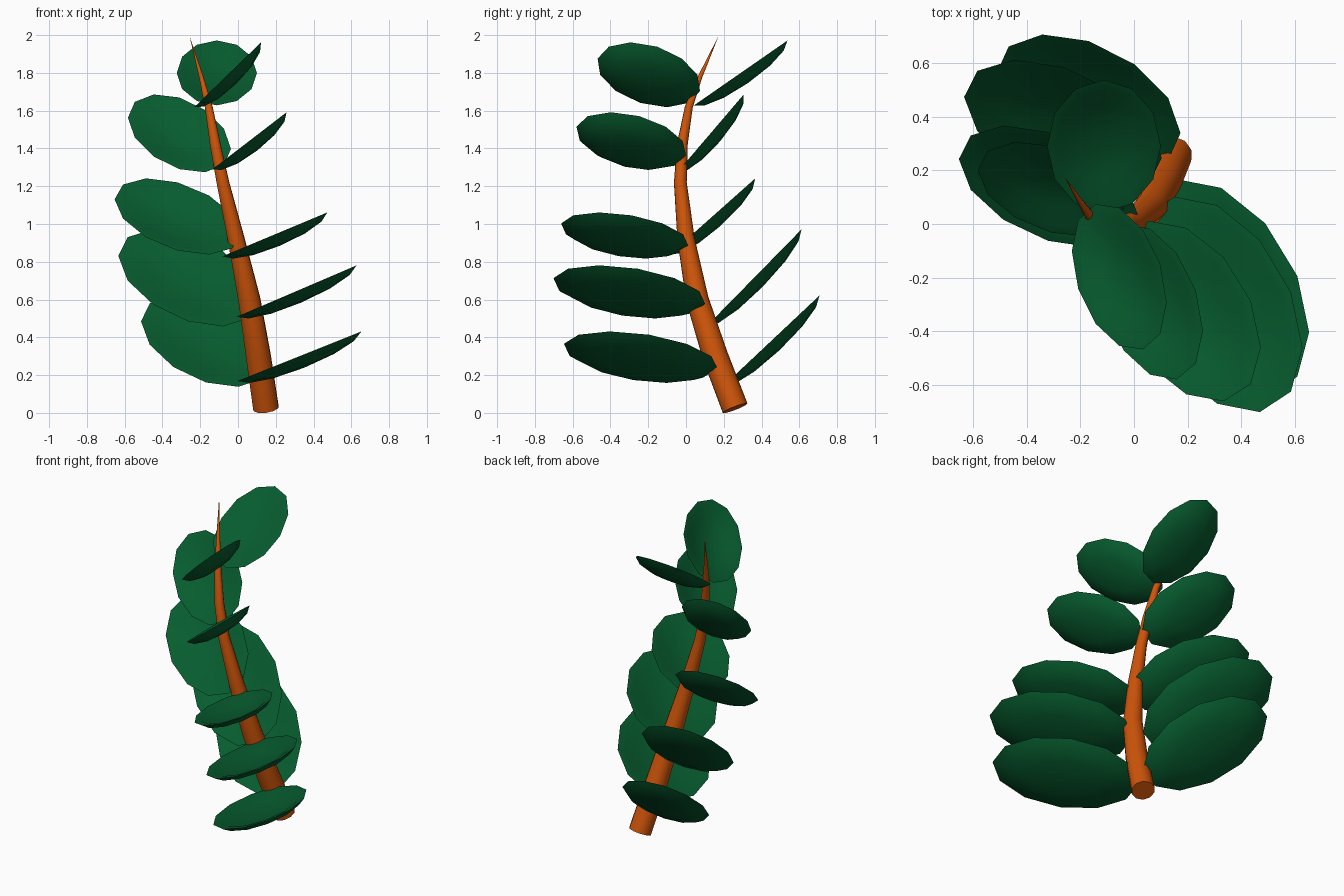
import bpy, bmesh, math
from mathutils import Vector

cube = bpy.data.objects.get("Cube")
if cube:
    bpy.data.objects.remove(cube, do_unlink=True)


def make_material(name, color):
    mat = bpy.data.materials.new(name)
    mat.use_nodes = True
    mat.diffuse_color = color
    mat.node_tree.nodes["Principled BSDF"].inputs["Base Color"].default_value = color
    return mat


leaf_green = make_material("leaf green", (0.002, 0.106, 0.028, 1))
stem_orange = make_material("stem orange", (0.62, 0.09, 0.003, 1))

SIDES = 12
# (radius fraction, depth fraction) from rim to middle of the cupped leaf
UPPER = [(0.85, 0.1), (0.55, 0.65)]
LOWER = [(0.85, 0.55), (0.5, 0.95)]


def make_leaf(name, center, length, width, depth=0.06):
    """Cupped oval leaf spanned by two conjugate half diameters."""
    center = Vector(center)
    down = length.cross(width).normalized()
    if down.z > 0:
        down.negate()
    bm = bmesh.new()

    def ring(radius, sink):
        verts = []
        for i in range(SIDES):
            a = math.tau * i / SIDES
            p = length * math.cos(a) + width * math.sin(a)
            verts.append(bm.verts.new(center + p * radius + down * depth * sink))
        return verts

    rim = ring(1.01, 0)
    for profile, bottom in ((UPPER, 0.75), (LOWER, 1.1)):
        last = rim
        for radius, sink in profile:
            new = ring(radius, sink)
            for i in range(SIDES):
                j = (i + 1) % SIDES
                bm.faces.new((last[i], last[j], new[j], new[i]))
            last = new
        middle = bm.verts.new(center + down * depth * bottom)
        for i in range(SIDES):
            bm.faces.new((last[i], last[(i + 1) % SIDES], middle))
    bmesh.ops.recalc_face_normals(bm, faces=bm.faces[:])
    mesh = bpy.data.meshes.new(name)
    bm.to_mesh(mesh)
    bm.free()
    mesh.materials.append(leaf_green)
    obj = bpy.data.objects.new(name, mesh)
    bpy.context.collection.objects.link(obj)
    mesh.shade_smooth()
    mesh.set_sharp_from_angle(angle=math.radians(60))


# Leaves from bottom to top: center, half size along each axis, skew of the oval
front_leaves = [
    ((0.325, -0.24, 0.3), (0.325, 0.405, 0.13), -0.4),
    ((0.31, -0.3, 0.645), (0.315, 0.4, 0.135), -0.4),
    ((0.195, -0.325, 0.945), (0.275, 0.335, 0.115), -0.4),
    ((0.06, -0.29, 1.44), (0.195, 0.29, 0.15), -0.37),
    ((-0.055, -0.197, 1.79), (0.175, 0.272, 0.17), -0.35),
]
back_leaves = [
    ((-0.17, 0.45, 0.38), (0.34, 0.255, 0.24), -0.43),
    ((-0.265, 0.36, 0.715), (0.365, 0.25, 0.255), -0.45),
    ((-0.32, 0.14, 1.04), (0.33, 0.225, 0.2), -0.45),
    ((-0.31, 0.13, 1.48), (0.27, 0.175, 0.205), -0.4),
    ((-0.112, 0.29, 1.8), (0.21, 0.245, 0.17), 0),
]
# Front leaves rise towards the left side
for n, (center, (x, y, z), skew) in enumerate(front_leaves, 1):
    width = Vector((x, skew * y, z))
    length = Vector((0, y * math.sqrt(1 - skew ** 2), 0))
    make_leaf(f"front_leaf_{n}", center, length, width)
# Back leaves rise towards the back
for n, (center, (x, y, z), skew) in enumerate(back_leaves, 1):
    length = Vector((x, skew * y, skew * z))
    width = Vector((0, y, z)) * math.sqrt(1 - skew ** 2)
    make_leaf(f"back_leaf_{n}", center, length, width)

# Tapered curving stem: x, y, z, radius
stem_path = [
    (0.148, 0.26, 0.025, 0.07), (0.108, 0.155, 0.3, 0.068),
    (0.06, 0.06, 0.6, 0.06), (-0.01, 0, 0.92, 0.046),
    (-0.08, -0.03, 1.22, 0.034), (-0.12, -0.02, 1.42, 0.029),
    (-0.155, 0.015, 1.62, 0.021), (-0.195, 0.075, 1.78, 0.012),
    (-0.255, 0.17, 1.99, 0.0005),
]
curve = bpy.data.curves.new("stem", "CURVE")
curve.dimensions = "3D"
curve.bevel_depth = 1
curve.bevel_resolution = 3
curve.use_fill_caps = True
spline = curve.splines.new("POLY")
spline.points.add(len(stem_path) - 1)
for point, (x, y, z, radius) in zip(spline.points, stem_path):
    point.co = (x, y, z, 1)
    point.radius = radius
spline.use_smooth = True
curve.materials.append(stem_orange)
stem = bpy.data.objects.new("stem", curve)
bpy.context.collection.objects.link(stem)
